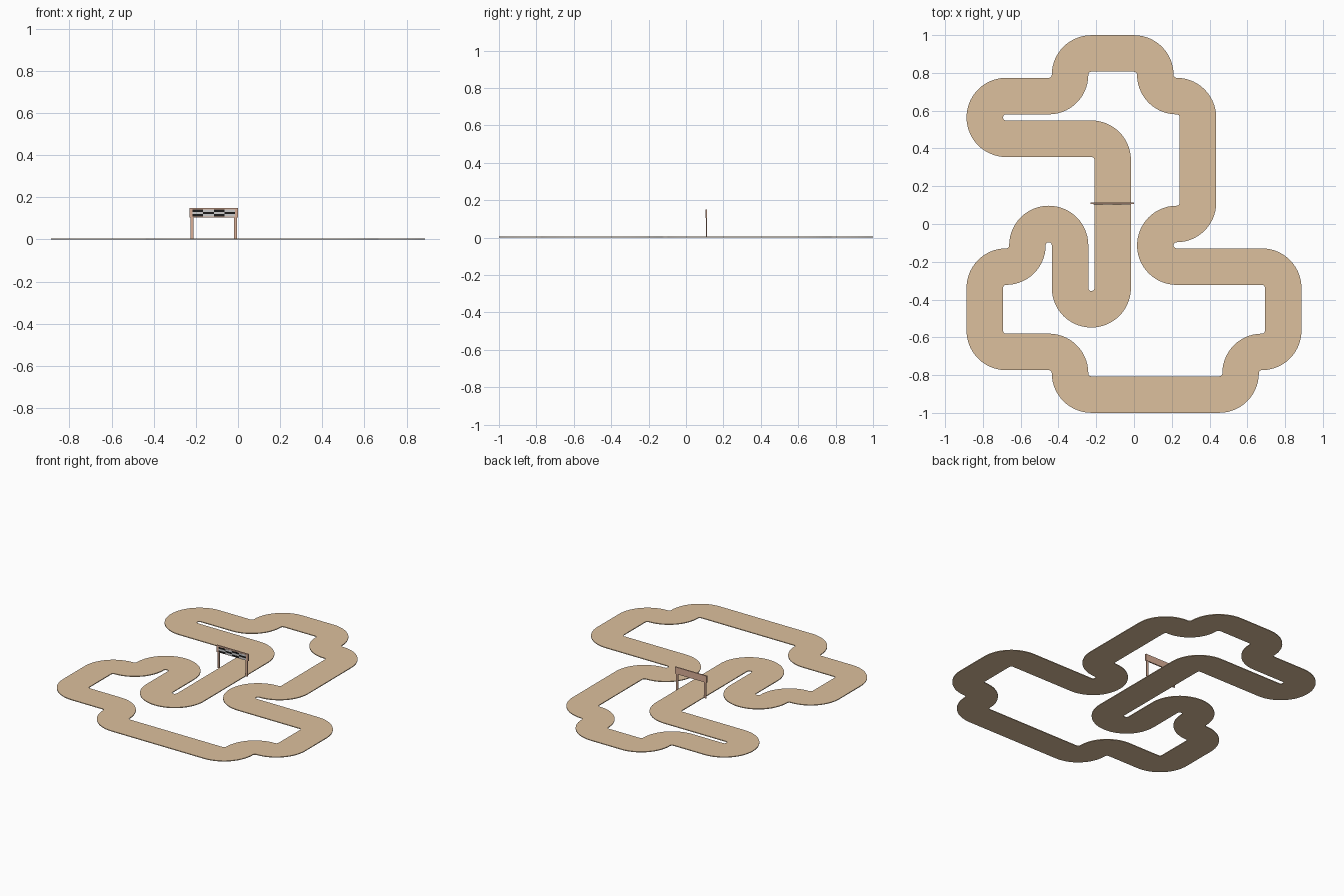
import bpy, bmesh, math
from mathutils import Vector

if "Cube" in bpy.data.objects:
    bpy.data.objects.remove(bpy.data.objects["Cube"])

S = 0.2257      # track grid spacing
HALF = 0.0967   # half road width
THICK = 0.005


def material(name, rgb):
    m = bpy.data.materials.new(name)
    m.diffuse_color = (*rgb, 1)
    m.use_nodes = True
    m.node_tree.nodes["Principled BSDF"].inputs["Base Color"].default_value = m.diffuse_color
    return m


tan = material("tan_dirt", (0.72, 0.53, 0.34))
wood = material("wood", (0.70, 0.43, 0.31))
black = material("black", (0.01, 0.01, 0.01))
white = material("white", (0.8, 0.8, 0.8))


def finish(bm, name, mats):
    bmesh.ops.recalc_face_normals(bm, faces=bm.faces)
    mesh = bpy.data.meshes.new(name)
    bm.to_mesh(mesh)
    bm.free()
    for m in mats:
        mesh.materials.append(m)
    ob = bpy.data.objects.new(name, mesh)
    bpy.context.collection.objects.link(ob)
    return ob


def box(name, lo, hi, mat):
    bm = bmesh.new()
    bmesh.ops.create_cube(bm, size=1)
    for v in bm.verts:
        v.co = [(a + b) / 2 + c * (b - a) for a, b, c in zip(lo, hi, v.co)]
    return finish(bm, name, [mat])


# Road: corner cells of the circuit (column, row), in driving order
corners = [(2, 4), (4, 4), (4, 3), (5, 3), (5, 0), (4, 0), (4, -1), (7, -1),
           (7, -3), (6, -3), (6, -4), (2, -4), (2, -3), (0, -3), (0, -1),
           (1, -1), (1, 0), (2, 0), (2, -2), (3, -2), (3, 2), (0, 2),
           (0, 3), (2, 3)]
pts = [Vector(((c - 3.5) * S, r * S, 0)) for c, r in corners]
sections = []
STEPS = 14
for i, p in enumerate(pts):
    d1 = (p - pts[i - 1]).normalized()
    d2 = (pts[(i + 1) % len(pts)] - p).normalized()
    centre = p + (d2 - d1) * S / 2
    side = -1 if d1.cross(d2).z > 0 else 1
    for k in range(STEPS + 1):
        t = math.pi / 2 * k / STEPS
        u = d1 * math.sin(t) - d2 * math.cos(t)
        mid = centre + u * S / 2
        # adjoining corners share their end section
        if sections and (mid - sections[-1][0]).length < 1e-4:
            continue
        sections.append((mid, u * side * HALF))
if (sections[0][0] - sections[-1][0]).length < 1e-4:
    sections.pop()

bm = bmesh.new()
up = Vector((0, 0, THICK))
rings = [[bm.verts.new(q) for q in (m + n, m - n, m - n + up, m + n + up)]
         for m, n in sections]
for i, b in enumerate(rings):
    a = rings[i - 1]
    for j in range(4):
        k = (j + 1) % 4
        bm.faces.new((a[j], a[k], b[k], b[j]))
finish(bm, "road", [tan])

# Start gate: two posts and a crossbeam
GX, GY = -0.115, 0.109
for label, sx in (("left", -1), ("right", 1)):
    x = GX + sx * 0.104
    box(label + "_gate_post", (x - 0.007, GY - 0.003, 0),
        (x + 0.007, GY + 0.003, 0.11), wood)
box("gate_beam", (GX - 0.116, GY - 0.004, 0.105),
    (GX + 0.116, GY + 0.004, 0.15), wood)

# Chequered banner on the front of the beam
COLS, ROWS = 4, 3
x0, z0, w, h = GX - 0.1, 0.108, 0.2 / COLS, 0.034 / ROWS
bm = bmesh.new()
for c in range(COLS):
    for r in range(ROWS):
        xa, za = x0 + c * w, z0 + r * h
        f = bm.faces.new([bm.verts.new((x, GY - 0.005, z)) for x, z in
                          ((xa, za), (xa + w, za), (xa + w, za + h), (xa, za + h))])
        f.material_index = (c + r) % 2
bmesh.ops.remove_doubles(bm, verts=bm.verts, dist=1e-5)
# give the banner a shallow depth back to the beam
rim = [e for e in bm.edges if e.is_boundary]
out = bmesh.ops.extrude_edge_only(bm, edges=rim)
for v in out["geom"]:
    if isinstance(v, bmesh.types.BMVert):
        v.co.y = GY - 0.004
finish(bm, "chequered_banner", [black, white])
